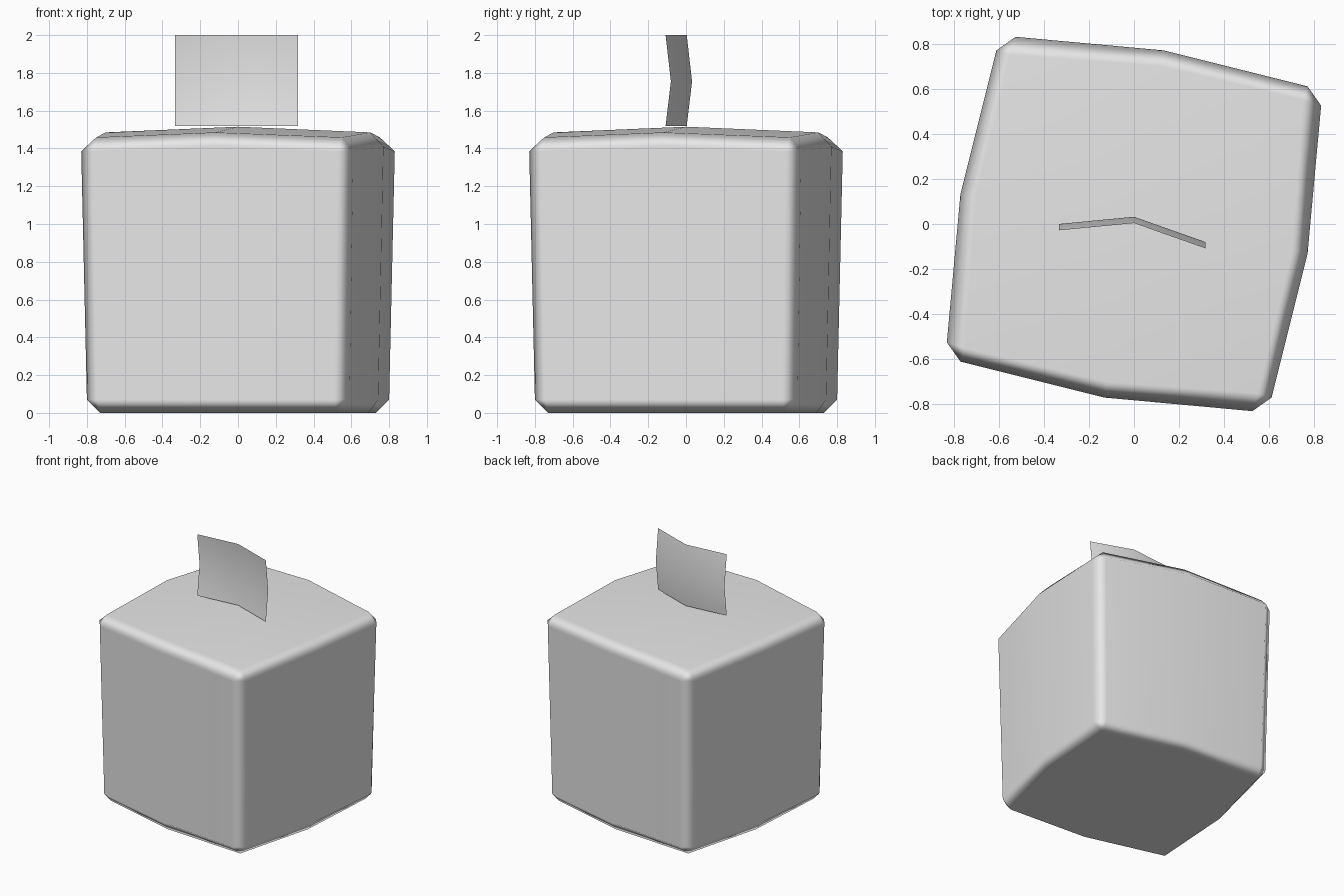
import bpy, bmesh
from mathutils import Matrix, Vector

cube = bpy.data.objects.get("Cube")
if cube:
    bpy.data.objects.remove(cube)


def material(name, colour):
    mat = bpy.data.materials.new(name)
    mat.use_nodes = True
    mat.diffuse_color = colour
    mat.node_tree.nodes["Principled BSDF"].inputs["Base Color"].default_value = colour
    return mat


grey = material("light grey", (0.8, 0.8, 0.8, 1))


def finish(bm, name):
    for face in bm.faces:
        face.smooth = True
    mesh = bpy.data.meshes.new(name)
    bm.to_mesh(mesh)
    bm.free()
    mesh.materials.append(grey)
    obj = bpy.data.objects.new(name, mesh)
    bpy.context.collection.objects.link(obj)
    return obj


# Box cover: one side repeated by quarter turns, each with a middle and a bevelled corner
side = {
    "base_mid": (0.69, -0.12, 0), "base_corner": (0.73, 0.53, 0),
    "low_mid": (0.742, -0.125, 0.07), "low_b": (0.80, 0.505, 0.07), "low_a": (0.745, 0.59, 0.07),
    "high_mid": (0.77, -0.13, 1.41), "high_b": (0.83, 0.525, 1.385), "high_a": (0.77, 0.61, 1.385),
    "top_mid": (0.70, -0.12, 1.485), "top_corner": (0.75, 0.55, 1.459),
}
bm = bmesh.new()
quarters = []
for i in range(4):
    turn = Matrix.Rotation(i * 1.5707963, 3, 'Z')
    quarters.append({key: bm.verts.new(turn @ Vector(p)) for key, p in side.items()})
base_centre = bm.verts.new((0, 0, 0))
top_centre = bm.verts.new((0, 0, 1.515))

for i, q in enumerate(quarters):
    n = quarters[(i + 1) % 4]
    # wall halves and the corner bevel between them
    bm.faces.new((q["low_mid"], q["low_b"], q["high_b"], q["high_mid"]))
    bm.faces.new((q["low_b"], q["low_a"], q["high_a"], q["high_b"]))
    bm.faces.new((q["low_a"], n["low_mid"], n["high_mid"], q["high_a"]))
    # upper and lower bevels
    for level, rim in (("high", "top"), ("low", "base")):
        mid, a, b = level + "_mid", level + "_a", level + "_b"
        corner, rim_mid = q[rim + "_corner"], rim + "_mid"
        bm.faces.new((q[mid], q[b], corner, q[rim_mid]))
        bm.faces.new((q[b], q[a], corner))
        bm.faces.new((q[a], n[mid], n[rim_mid], corner))
    # top and underside
    bm.faces.new((top_centre, q["top_mid"], q["top_corner"], n["top_mid"]))
    bm.faces.new((base_centre, n["base_mid"], q["base_corner"], q["base_mid"]))
bmesh.ops.recalc_face_normals(bm, faces=bm.faces)
box = finish(bm, "box_cover")
weighted = box.modifiers.new("even_shading", 'WEIGHTED_NORMAL')
weighted.weight = 100

# Folded tissue sheet above the opening
bm = bmesh.new()
rows = []
for z, bulge in ((1.52, 0), (1.755, 0.028), (2.0, 0)):
    rows.append([bm.verts.new((x, y + bulge, z))
                 for x, y in ((-0.333, -0.028), (0, 0.004), (0.317, -0.108))])
for low, high in zip(rows, rows[1:]):
    for i in range(2):
        bm.faces.new((low[i], low[i + 1], high[i + 1], high[i]))
finish(bm, "tissue")
